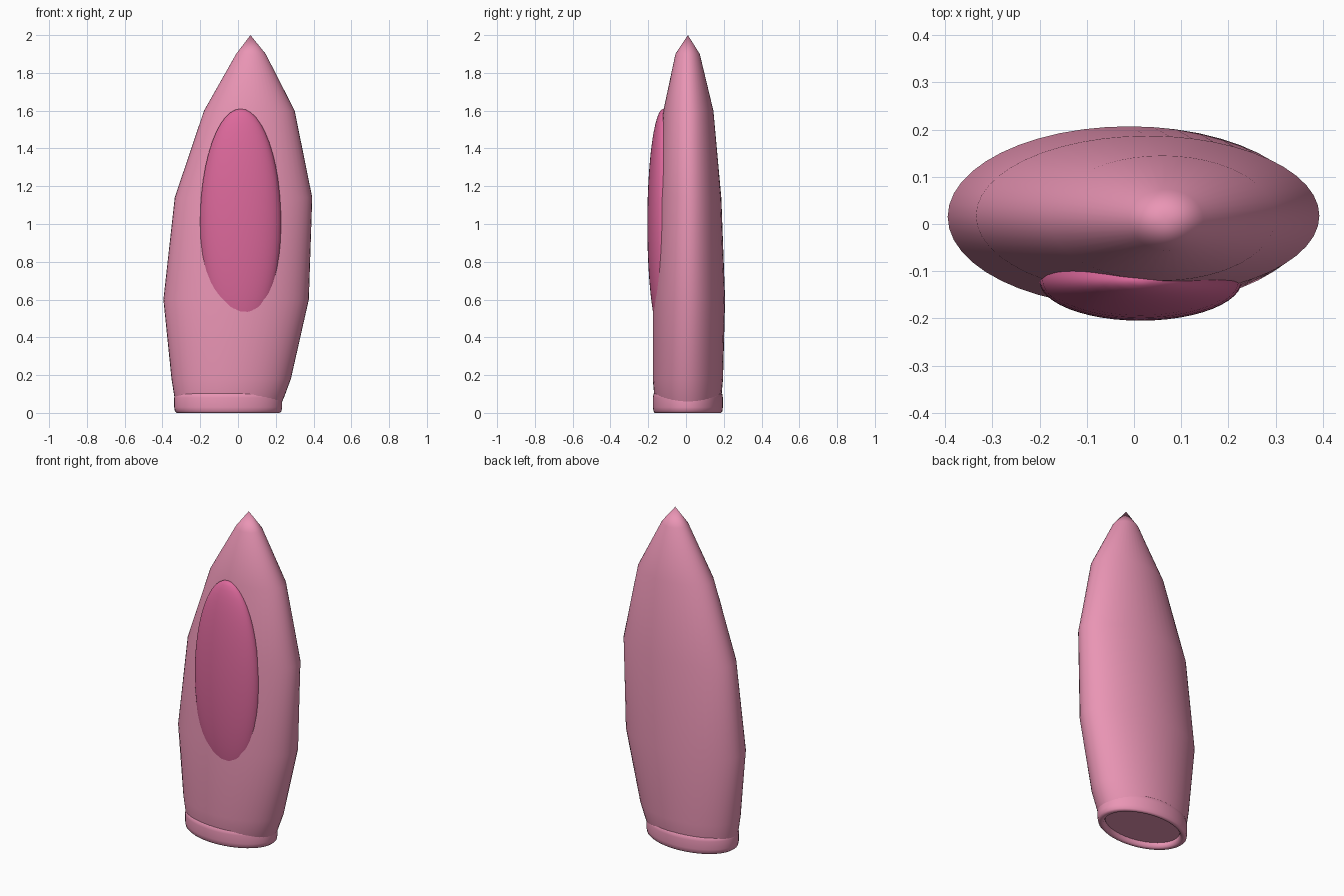
import bpy, bmesh, math

if "Cube" in bpy.data.objects:
    bpy.data.objects.remove(bpy.data.objects["Cube"])

SEG = 48


def material(name, color):
    m = bpy.data.materials.new(name)
    m.diffuse_color = color
    m.use_nodes = True
    m.node_tree.nodes["Principled BSDF"].inputs["Base Color"].default_value = m.diffuse_color
    return m


def loft(name, sections, mat, tip=None, cap=False, closed=False):
    """Skin elliptical sections given as (z, xmin, xmax, ymin, ymax)."""
    bm = bmesh.new()
    rings = []
    for z, x0, x1, y0, y1 in sections:
        cx, cy, rx, ry = (x0 + x1) / 2, (y0 + y1) / 2, (x1 - x0) / 2, (y1 - y0) / 2
        rings.append([bm.verts.new((cx + rx * math.cos(2 * math.pi * i / SEG),
                                    cy + ry * math.sin(2 * math.pi * i / SEG), z))
                      for i in range(SEG)])
    pairs = list(zip(rings, rings[1:]))
    if closed:
        pairs.append((rings[-1], rings[0]))
    for a, b in pairs:
        for i in range(SEG):
            j = (i + 1) % SEG
            bm.faces.new((a[i], a[j], b[j], b[i]))
    if tip:
        t = bm.verts.new(tip)
        for i in range(SEG):
            bm.faces.new((rings[-1][i], rings[-1][(i + 1) % SEG], t))
    if cap:
        bm.faces.new(rings[0][::-1])
    bmesh.ops.recalc_face_normals(bm, faces=bm.faces)
    me = bpy.data.meshes.new(name)
    bm.to_mesh(me)
    bm.free()
    ob = bpy.data.objects.new(name, me)
    bpy.context.collection.objects.link(ob)
    me.materials.append(mat)
    smooth(ob, 60)
    return ob


def smooth(ob, angle):
    bpy.ops.object.select_all(action='DESELECT')
    ob.select_set(True)
    bpy.context.view_layer.objects.active = ob
    bpy.ops.object.shade_smooth_by_angle(angle=math.radians(angle))


pink = material("pink", (0.82, 0.30, 0.46, 1))
deep_pink = material("deep_pink", (0.72, 0.14, 0.33, 1))

# Outer ear: tapering, leaning shell
loft("outer_ear", [
    (0.03, -0.325, 0.22, -0.155, 0.175),
    (0.08, -0.336, 0.243, -0.167, 0.187),
    (0.18, -0.352, 0.28, -0.176, 0.196),
    (0.60, -0.395, 0.375, -0.176, 0.207),
    (1.14, -0.335, 0.393, -0.152, 0.187),
    (1.60, -0.18, 0.30, -0.12, 0.145),
    (1.90, -0.01, 0.147, -0.056, 0.073),
], pink, tip=(0.066, 0.01, 2.0), cap=True)

# Base band: rounded elliptical ring, hollow underneath
profile = [(0.83, 0.09), (0.83, 0.02), (0.86, 0.004), (0.90, 0.0), (0.95, 0.0),
           (0.985, 0.008), (1.0, 0.03), (1.0, 0.08), (0.985, 0.10), (0.93, 0.11)]
CX, CY, RX, RY = -0.052, 0.01, 0.286, 0.185
loft("base_band", [(z, CX - RX * s, CX + RX * s, CY - RY * s, CY + RY * s)
                   for s, z in profile], pink, closed=True)

# Inner ear: flattened ellipsoid half sunk into the front
bpy.ops.mesh.primitive_uv_sphere_add(segments=48, ring_count=24, radius=1,
                                     location=(0.014, -0.12, 1.0))
inner = bpy.context.object
inner.name = "inner_ear"
inner.scale = (0.215, 0.085, 0.61)
bpy.ops.object.transform_apply(location=False, rotation=False, scale=True)
inner.data.materials.append(deep_pink)
smooth(inner, 60)
